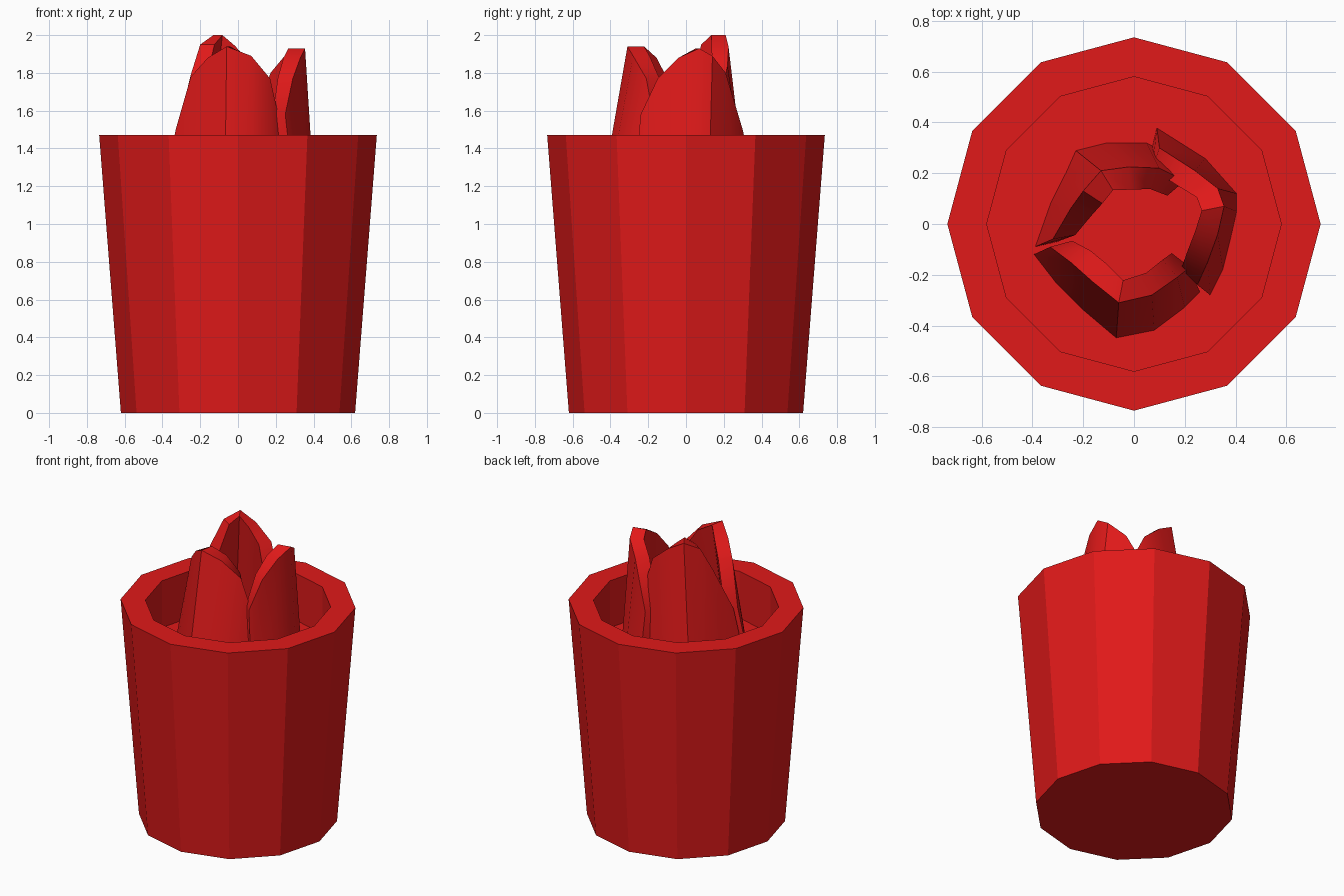
import bpy, bmesh, math
from mathutils import Vector

if "Cube" in bpy.data.objects:
    bpy.data.objects.remove(bpy.data.objects["Cube"])

red = bpy.data.materials.new("red")
red.diffuse_color = (0.75, 0.01, 0.01, 1)
red.use_nodes = True
red.node_tree.nodes["Principled BSDF"].inputs["Base Color"].default_value = red.diffuse_color


def finish(name, bm):
    bmesh.ops.recalc_face_normals(bm, faces=bm.faces)
    mesh = bpy.data.meshes.new(name)
    bm.to_mesh(mesh)
    bm.free()
    obj = bpy.data.objects.new(name, mesh)
    obj.data.materials.append(red)
    bpy.context.collection.objects.link(obj)
    return obj


def bridge(bm, a, b):
    n = len(a)
    for i in range(n):
        j = (i + 1) % n
        bm.faces.new((a[i], a[j], b[j], b[i]))


# Twelve-sided tapered pot with a straight-walled recess
FLOOR = 1.15
SIDES = 12
bm = bmesh.new()
rings = []
for r, z in [(0.62, 0), (0.735, 1.472), (0.58, 1.472), (0.58, FLOOR)]:
    rings.append([bm.verts.new((r * math.cos(math.tau * i / SIDES),
                                r * math.sin(math.tau * i / SIDES), z))
                  for i in range(SIDES)])
for a, b in zip(rings, rings[1:]):
    bridge(bm, a, b)
bm.faces.new(rings[0])
bm.faces.new(rings[-1])
finish("pot", bm)


# Thick petal: each column runs from a base point (x, y) to a tip (x, y, z)
def petal(name, columns, thick=0.09):
    bm = bmesh.new()
    sections = []
    for bx, by, tx, ty, tz in columns:
        base, tip = Vector((bx, by, FLOOR - 0.01)), Vector((tx, ty, tz))
        inward = [Vector((-p.x, -p.y, 0)).normalized() * thick for p in (base, tip)]
        pts = (base, tip, tip + inward[1], base + inward[0])
        sections.append([bm.verts.new(p) for p in pts])
    for a, b in zip(sections, sections[1:]):
        bridge(bm, a, b)
    bm.faces.new(sections[0])
    bm.faces.new(sections[-1])
    obj = finish(name, bm)
    bpy.ops.object.select_all(action='DESELECT')
    obj.select_set(True)
    bpy.context.view_layer.objects.active = obj
    bpy.ops.object.shade_smooth_by_angle(angle=math.radians(35))


petal("front_petal", [
    (-0.395, -0.12, -0.33, -0.09, 1.50), (-0.31, -0.23, -0.25, -0.15, 1.78),
    (-0.20, -0.34, -0.16, -0.23, 1.88), (-0.07, -0.45, -0.06, -0.31, 1.94),
    (0.08, -0.42, 0.07, -0.28, 1.89), (0.20, -0.33, 0.17, -0.21, 1.77),
    (0.26, -0.27, 0.22, -0.17, 1.55)])
petal("right_petal", [
    (0.30, -0.28, 0.25, -0.24, 1.58), (0.35, -0.18, 0.29, -0.15, 1.77),
    (0.38, -0.06, 0.33, -0.04, 1.88), (0.405, 0.05, 0.355, 0.07, 1.93),
    (0.405, 0.12, 0.33, 0.14, 1.89), (0.28, 0.26, 0.24, 0.21, 1.80),
    (0.09, 0.38, 0.10, 0.30, 1.50)])
petal("back_petal", [
    (-0.39, -0.09, -0.32, -0.06, 1.50), (-0.33, 0.08, -0.25, 0.06, 1.79),
    (-0.27, 0.20, -0.20, 0.13, 1.95), (-0.23, 0.29, -0.13, 0.21, 2.00),
    (-0.11, 0.32, -0.02, 0.225, 1.94), (0.05, 0.32, 0.10, 0.22, 1.84),
    (0.15, 0.27, 0.20, 0.17, 1.60)])
